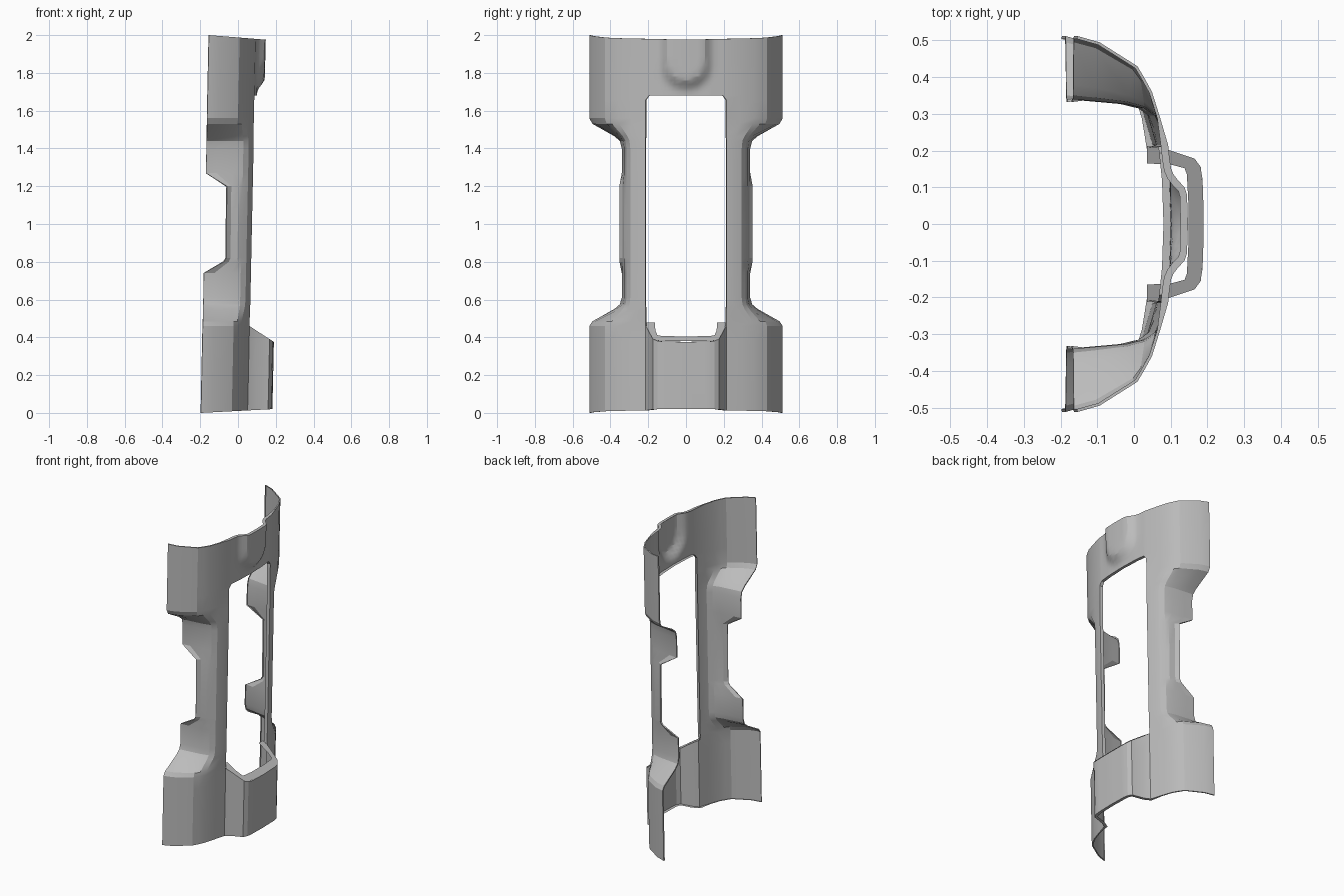
import bpy

cube = bpy.data.objects.get("Cube")
if cube:
    bpy.data.objects.remove(cube)

grey = bpy.data.materials.new("plain_grey")
grey.use_nodes = True
grey.diffuse_color = (0.5, 0.5, 0.5, 1)
grey.node_tree.nodes["Principled BSDF"].inputs["Base Color"].default_value = (0.5, 0.5, 0.5, 1)


def interp(table, t):
    """Piecewise linear lookup in a list of (t, value)."""
    if t <= table[0][0]:
        return table[0][1]
    for (a, va), (b, vb) in zip(table, table[1:]):
        if t <= b:
            return va + (vb - va) * (t - a) / (b - a)
    return table[-1][1]


# Cross-sections as (y, x): wide ends, narrow waist, and the lower bulge
WIDE = [(.215, .072), (.29, .05), (.36, .028), (.40, .006), (.43, -.012), (.495, -.115), (.512, -.175)]
WAIST = [(.215, .074), (.25, .067), (.295, .048), (.315, .02), (.327, -.03), (.335, -.12), (.34, -.175)]
BULGE = [(0, .203), (.12, .2), (.15, .195), (.175, .18), (.2, .09), (.215, .072)]
FRONT = [(0, .086), (.12, .082), (.215, .072)]
CENTRE = [0, .03, .06, .08, .1, .12, .135, .15, .175, .195]

# Width blend and back edge along the height
WIDTH = [(.46, 1), (.485, .9), (.55, .23), (.575, .06), (.61, 0),
         (1.40, 0), (1.44, .06), (1.465, .23), (1.53, .9), (1.56, 1)]
BACK = [(.74, -.175), (.80, -.07), (.82, -.058), (1.20, -.063), (1.27, -.175)]
ROWS = [0, .2, .38, .46, .485, .55, .575, .61, .74, .80, .82, 1.0, 1.2, 1.27, 1.4, 1.44,
        1.465, 1.53, 1.56, 1.655, 1.68, 1.70, 1.72, 1.74, 1.76, 1.78, 1.81, 1.84, 1.9, 2]
SILL, HEAD = .46, 1.68


def lean(z):
    return .021 * (z - 1)


def sill_height(x):
    return SILL - .64 * (x - .06)


def boss(y, z):
    """Raised round-bottomed pad at the top of the front."""
    d = (y * y + min(z - 1.85, 0) ** 2) ** .5
    return interp([(.08, .04), (.1, .034), (.12, .016), (.14, .003), (.16, 0)], d)


def shell_point(col, z):
    if col < len(CENTRE):
        y = CENTRE[col]
        if z <= SILL:
            x = interp(BULGE, y)
            z *= sill_height(x + lean(z)) / SILL
        else:
            x = interp(FRONT, y) + boss(y, z)
    else:
        i = col - len(CENTRE)
        w = interp(WIDTH, z)
        y = WAIST[i][0] + w * (WIDE[i][0] - WAIST[i][0])
        x = WAIST[i][1] + w * (WIDE[i][1] - WAIST[i][1])
        edge = interp(BACK, z)
        if x < .02:
            x = .02 + (x - .02) * (edge - .02) / -.195
        if i == len(WIDE) - 1:
            y += .013 * (edge + .175) / .115
    x += lean(z)
    # Slightly sloped end cuts
    z -= .024 * (x + .155) / .3 * max(0, (z - 1.84) / .16)
    z += .02 * (x + .196) / .38 * max(0, 1 - z / .2)
    return x, y, z


def make_object(name, verts, faces):
    mesh = bpy.data.meshes.new(name)
    mesh.from_pydata(verts, [], faces)
    mesh.materials.append(grey)
    obj = bpy.data.objects.new(name, mesh)
    bpy.context.collection.objects.link(obj)
    bpy.ops.object.select_all(action='DESELECT')
    obj.select_set(True)
    bpy.context.view_layer.objects.active = obj
    return obj


# Shell: one grid wrapped around the front, with the window left open
last = len(CENTRE) + len(WIDE) - 1
columns = list(range(-last, last + 1))
verts = []
for z in ROWS:
    for c in columns:
        x, y, h = shell_point(abs(c), z)
        verts.append((x, y if c >= 0 else -y, h))
faces = []
n = len(columns)
for r in range(len(ROWS) - 1):
    for k in range(n - 1):
        quad = [r * n + k, r * n + k + 1, (r + 1) * n + k + 1, (r + 1) * n + k]
        outer = max(abs(columns[k]), abs(columns[k + 1]))
        if outer <= len(CENTRE) and SILL <= ROWS[r] < HEAD:
            # Chamfered upper window corners
            if outer == len(CENTRE) and ROWS[r + 1] == HEAD:
                quad.pop(0 if columns[k] >= 0 else 1)
                faces.append(quad)
            continue
        faces.append(quad)
shell = make_object("curved_shell", verts, faces)

# Thin sheet with a folded rim, deeper around the window than at the back edges
depth = shell.vertex_groups.new(name="rim_depth")
for i in range(len(verts)):
    in_front = abs(columns[i % n]) <= len(CENTRE)
    depth.add([i], 1 if in_front else .4, 'REPLACE')
rim = shell.modifiers.new("folded_rim", 'SOLIDIFY')
rim.thickness = .02
rim.offset = -1
rim.use_rim_only = True
rim.vertex_group = depth.name
bpy.ops.object.modifier_apply(modifier=rim.name)
bpy.ops.object.shade_smooth_by_angle(angle=.3)

# Sloped lip around the top of the lower bulge, ending in two small feet
outer = [(.036, .212), (.085, .205), (.165, .178), (.182, .155), (.189, .06)]
inner = [(.036, .165), (.10, .162), (.138, .152), (.144, .135), (.148, .06)]


def mirrored(path):
    return [(x, -y) for x, y in path] + [(x, y) for x, y in reversed(path)]


m = 2 * len(outer)
verts = [(x, y, sill_height(x) + .002) for x, y in mirrored(outer) + mirrored(inner)]
faces = [(i, i + 1, m + i + 1, m + i) for i in range(m - 1)]
make_object("bulge_lip", verts, faces)
bpy.ops.object.shade_smooth_by_angle(angle=.3)
